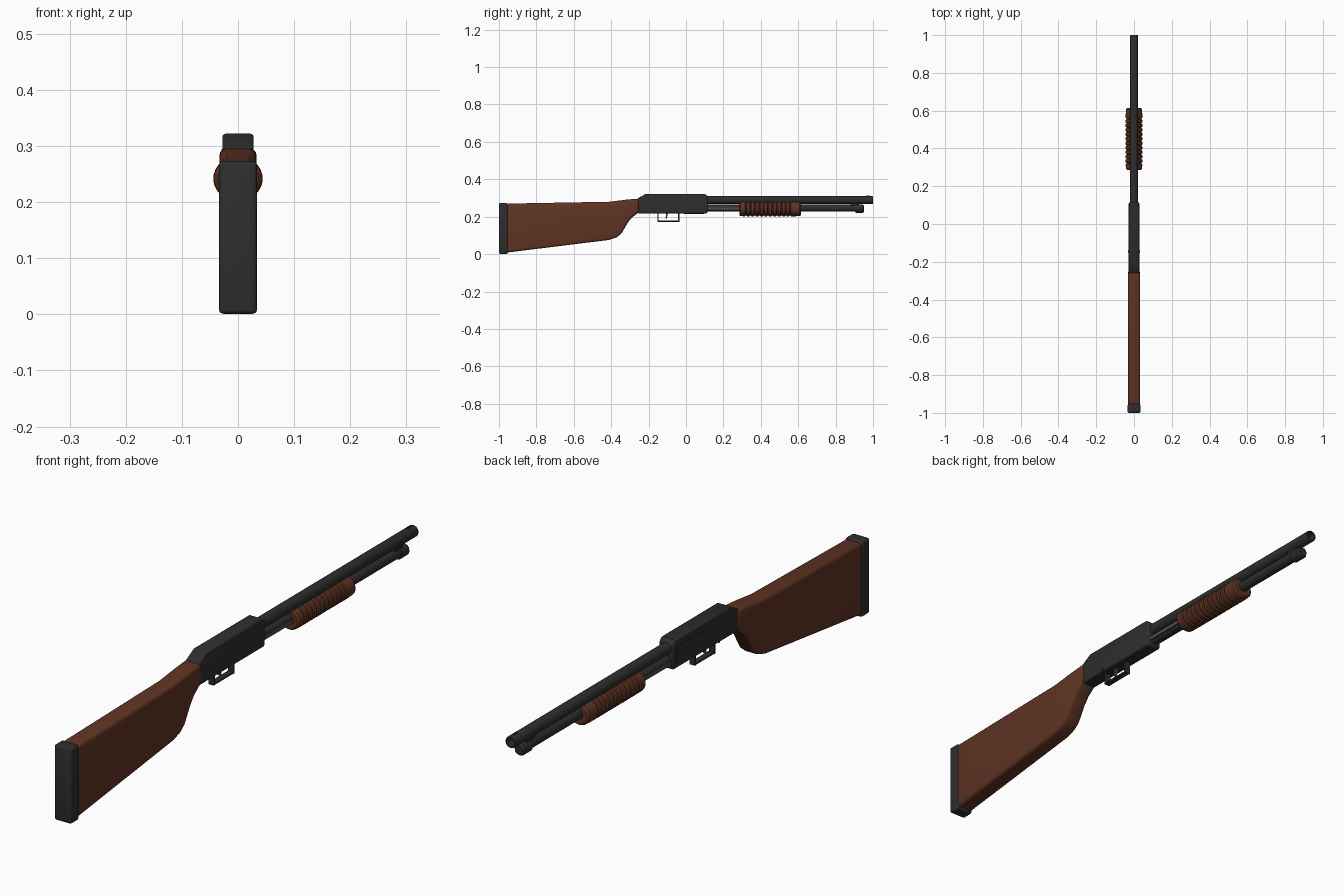
import bpy, bmesh, math
from mathutils import Matrix, Vector

cube = bpy.data.objects.get("Cube")
if cube:
    bpy.data.objects.remove(cube, do_unlink=True)


def material(name, rgb):
    m = bpy.data.materials.new(name)
    m.use_nodes = True
    m.diffuse_color = (*rgb, 1)
    bsdf = m.node_tree.nodes["Principled BSDF"]
    bsdf.inputs["Base Color"].default_value = (*rgb, 1)
    bsdf.inputs["Roughness"].default_value = 0.6
    return m


WOOD = material("brown wood", (0.115, 0.034, 0.017))
GUNMETAL = material("dark metal", (0.027, 0.027, 0.028))
STEEL = material("grey steel", (0.08, 0.08, 0.08))


def finish(name, bm, mat):
    bmesh.ops.recalc_face_normals(bm, faces=bm.faces)
    mesh = bpy.data.meshes.new(name)
    bm.to_mesh(mesh)
    bm.free()
    mesh.materials.append(mat)
    ob = bpy.data.objects.new(name, mesh)
    bpy.context.collection.objects.link(ob)
    bpy.ops.object.select_all(action='DESELECT')
    ob.select_set(True)
    bpy.context.view_layer.objects.active = ob
    bpy.ops.object.shade_smooth_by_angle(angle=math.radians(35))
    return ob


def slab(name, outline, half, mat, bevel=0.0, x=0.0):
    """Side outline of (y, z) points, extruded across x, with rounded edges."""
    bm = bmesh.new()
    face = bm.faces.new([bm.verts.new((x - half, y, z)) for y, z in outline])
    out = bmesh.ops.extrude_face_region(bm, geom=[face])
    verts = [g for g in out["geom"] if isinstance(g, bmesh.types.BMVert)]
    bmesh.ops.translate(bm, verts=verts, vec=(2 * half, 0, 0))
    bmesh.ops.recalc_face_normals(bm, faces=bm.faces)
    if bevel:
        sharp = [e for e in bm.edges if e.calc_face_angle(0) > math.radians(40)]
        bmesh.ops.bevel(bm, geom=sharp, offset=bevel, segments=3,
                        profile=0.5, affect='EDGES', clamp_overlap=True)
    return finish(name, bm, mat)


def box(name, y0, y1, z0, z1, half, mat, bevel=0.0, x=0.0):
    return slab(name, [(y0, z0), (y1, z0), (y1, z1), (y0, z1)], half, mat, bevel, x)


def lathe(name, profile, z, mat, sides=32, widen=1.0):
    """Profile of (y, radius) points spun around a lengthwise axis at height z."""
    bm = bmesh.new()
    rings = []
    for y, r in profile:
        if r == 0:
            rings.append([bm.verts.new((0, y, z))] * sides)
            continue
        angles = [2 * math.pi * i / sides for i in range(sides)]
        rings.append([bm.verts.new((r * widen * math.cos(a), y, z + r * math.sin(a)))
                      for a in angles])
    for a, b in zip(rings, rings[1:]):
        for i in range(sides):
            j = (i + 1) % sides
            corners = list(dict.fromkeys([a[i], a[j], b[j], b[i]]))
            bm.faces.new(corners)
    return finish(name, bm, mat)


def cross_pin(name, y, z, radius, half, mat):
    bm = bmesh.new()
    bmesh.ops.create_cone(bm, cap_ends=True, segments=16, radius1=radius,
                          radius2=radius, depth=2 * half,
                          matrix=Matrix.Translation((0, y, z)) @ Matrix.Rotation(math.pi / 2, 4, 'Y'))
    return finish(name, bm, mat)


# Shoulder stock and butt pad
slab("stock", [(-0.96, 0.008), (-0.41, 0.076), (-0.37, 0.09), (-0.345, 0.11),
               (-0.31, 0.17), (-0.29, 0.195), (-0.25, 0.225), (-0.25, 0.297),
               (-0.32, 0.291), (-0.41, 0.28), (-0.96, 0.27)], 0.033, WOOD, 0.012)
box("butt_pad", -1.0, -0.953, 0.001, 0.273, 0.034, GUNMETAL, 0.008)

# Receiver with ejection port cover and loading gate
slab("receiver", [(-0.262, 0.222), (-0.25, 0.217), (0.11, 0.217), (0.115, 0.225),
                  (0.115, 0.31), (0.1, 0.322), (-0.215, 0.322), (-0.262, 0.296)],
     0.028, GUNMETAL, 0.006)
box("ejection_port", -0.05, 0.09, 0.236, 0.295, 0.001, GUNMETAL, x=-0.0285)
box("loading_gate", -0.01, 0.095, 0.2155, 0.219, 0.013, GUNMETAL)

# Trigger group
guard = [(-0.153, 0.221, 0.173), (-0.042, 0.221, 0.173)]
for label, (y, top, bottom) in zip(("rear", "front"), guard):
    box("trigger_guard_" + label, y, y + 0.007, bottom, top, 0.011, GUNMETAL)
box("trigger_guard_bottom", -0.153, -0.035, 0.173, 0.180, 0.011, GUNMETAL, 0.002)
slab("trigger", [(-0.108, 0.22), (-0.096, 0.22), (-0.1, 0.203), (-0.103, 0.19),
                 (-0.109, 0.19), (-0.108, 0.203)], 0.005, STEEL)
cross_pin("safety_button", -0.145, 0.225, 0.006, 0.031, GUNMETAL)

# Hollow barrel with front sight
lathe("barrel", [(0.1, 0), (0.1, 0.021), (0.995, 0.021), (1.0, 0.020),
                 (1.0, 0.016), (0.9, 0.016), (0.9, 0)], 0.289, GUNMETAL)
box("front_sight", 0.966, 0.982, 0.305, 0.314, 0.003, GUNMETAL)

# Magazine tube, end cap and barrel clamp
lathe("magazine_tube", [(0.1, 0), (0.1, 0.019), (0.92, 0.019), (0.92, 0)],
      0.246, GUNMETAL)
lathe("magazine_cap", [(0.905, 0), (0.905, 0.022), (0.945, 0.022),
                       (0.953, 0.016), (0.953, 0)], 0.243, GUNMETAL)
box("barrel_clamp", 0.88, 0.925, 0.25, 0.285, 0.012, GUNMETAL, 0.002)

# Action bars joining the receiver and the pump grip
for side, x in (("left", 0.0195), ("right", -0.0195)):
    box("action_bar_" + side, 0.1, 0.3, 0.236, 0.25, 0.0025, STEEL, x=x)

# Ribbed pump grip
profile = [(0.285, 0), (0.285, 0.033), (0.292, 0.039), (0.315, 0.040)]
ribs, start, pitch = 11, 0.32, 0.0235
for i in range(ribs):
    y = start + i * pitch
    profile += [(y, 0.036), (y + 0.004, 0.036), (y + 0.007, 0.040), (y + 0.02, 0.040)]
profile += [(0.608, 0.039), (0.615, 0.033), (0.615, 0)]
lathe("pump_grip", profile, 0.242, WOOD, widen=1.1)
